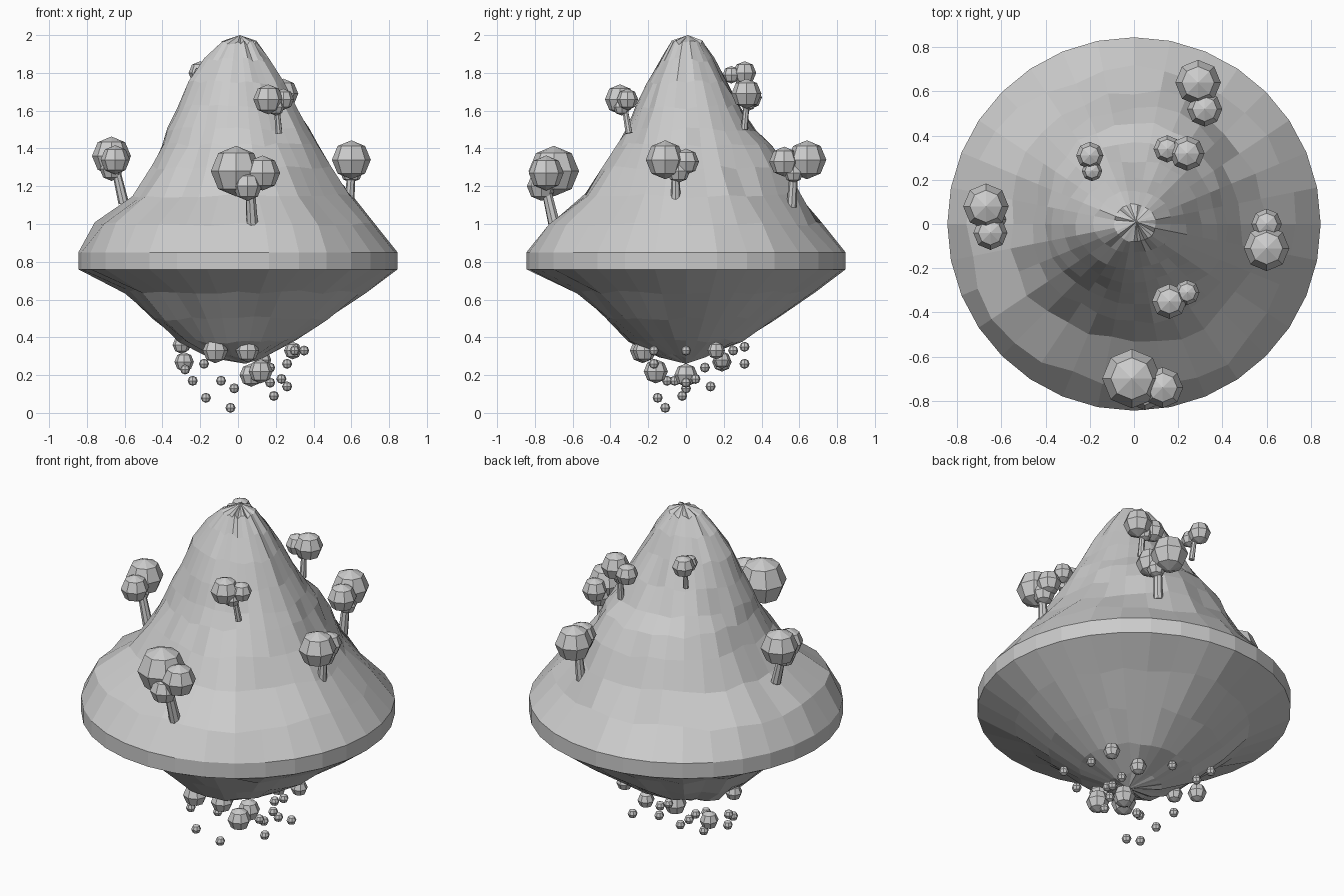
import bpy, bmesh, math, random
from mathutils import Vector, Matrix

random.seed(4)
SIDES = 32


def finish(name, bm):
    bmesh.ops.recalc_face_normals(bm, faces=bm.faces)
    me = bpy.data.meshes.new(name)
    bm.to_mesh(me)
    bm.free()
    ob = bpy.data.objects.new(name, me)
    bpy.context.collection.objects.link(ob)
    return ob


def blend(radii, a):
    # smooth mix of the radii seen towards +x, +y, -x and -y
    t = a / (math.pi / 2)
    i = int(t) % 4
    f = (1 - math.cos((t - int(t)) * math.pi)) / 2
    return radii[i] * (1 - f) + radii[(i + 1) % 4] * f


def lofted(name, levels, tip, rough):
    bm = bmesh.new()
    rings = []
    for k, (z, *radii) in enumerate(levels):
        ring = []
        for s in range(SIDES):
            a = 2 * math.pi * s / SIDES
            r = blend(radii, a)
            dz = 0
            if k >= rough:
                r *= 1 + 0.02 * math.sin(5 * a + 0.5 * k) + random.uniform(-0.025, 0.025)
                dz = random.uniform(-0.012, 0.012)
            ring.append(bm.verts.new((r * math.cos(a), r * math.sin(a), z + dz)))
        rings.append(ring)
    for lo, hi in zip(rings, rings[1:]):
        for s in range(SIDES):
            n = (s + 1) % SIDES
            bm.faces.new((lo[s], lo[n], hi[n], hi[s]))
    apex = bm.verts.new(tip)
    for s in range(SIDES):
        bm.faces.new((rings[-1][s], rings[-1][(s + 1) % SIDES], apex))
    return finish(name, bm)


# mountain with its rim: z, then radius right, back, left, front
lofted("mountain", [
    (0.76, .845, .845, .845, .845), (0.85, .845, .845, .845, .845),
    (1.00, .73, .70, .755, .74), (1.15, .59, .60, .57, .54),
    (1.30, .485, .53, .455, .44), (1.42, .42, .46, .40, .36),
    (1.50, .375, .37, .37, .31), (1.62, .31, .29, .32, .26),
    (1.75, .24, .21, .26, .20), (1.87, .17, .15, .18, .13),
    (1.96, .10, .09, .09, .08)], (0.01, 0.01, 2.0), 2)

# rocky underside
lofted("underside", [
    (0.76, .845, .845, .845, .845), (0.64, .67, .66, .60, .57),
    (0.50, .48, .48, .46, .44), (0.38, .30, .30, .32, .30),
    (0.30, .13, .12, .16, .14)], (0.04, 0.0, 0.26), 1)


def ball(bm, c, r):
    bmesh.ops.create_uvsphere(bm, u_segments=8, v_segments=4, radius=r * 1.03,
                              matrix=Matrix.Translation(c))


def stick(bm, a, b, r1, r2):
    a, b = Vector(a), Vector(b)
    d = b - a
    m = Matrix.Translation((a + b) / 2) @ d.to_track_quat('Z', 'Y').to_matrix().to_4x4()
    bmesh.ops.create_cone(bm, cap_ends=True, segments=8, radius1=r1, radius2=r2,
                          depth=d.length, matrix=m)


# trees: trunk base, trunk top, trunk radius, crowns (x, y, z, radius)
trees = {
    "right": ((.59, -.055, 1.12), (.60, -.055, 1.27), .027,
              [(.60, -.11, 1.34, .10), (.60, 0, 1.33, .067), (.60, -.04, 1.28, .06)]),
    "front": ((.075, -.70, 1.01), (.065, -.74, 1.18), .032,
              [(-.01, -.70, 1.28, .13), (.13, -.74, 1.27, .09), (.05, -.765, 1.20, .075)]),
    "left": ((-.61, .02, 1.13), (-.645, .02, 1.28), .028,
             [(-.67, .08, 1.36, .10), (-.65, -.04, 1.34, .075), (-.67, .03, 1.29, .06)]),
    "back": ((.30, .56, 1.11), (.31, .57, 1.27), .027,
             [(.29, .64, 1.34, .10), (.32, .52, 1.33, .077), (.32, .57, 1.27, .05)]),
    "upper_front": ((.215, -.305, 1.50), (.205, -.325, 1.62), .019,
                    [(.16, -.35, 1.66, .077), (.24, -.31, 1.66, .055), (.20, -.34, 1.62, .045)]),
    "upper_back": ((.21, .31, 1.52), (.21, .32, 1.63), .019,
                   [(.24, .32, 1.69, .077), (.15, .34, 1.67, .06), (.20, .33, 1.64, .04)]),
    "summit": ((-.185, .265, 1.67), (-.19, .28, 1.77), .016,
               [(-.20, .31, 1.80, .06), (-.19, .24, 1.79, .045)]),
}
for name, (base, top, rad, crowns) in trees.items():
    bm = bmesh.new()
    foot = Vector(base) - 0.02 * (Vector(top) - Vector(base)).normalized()
    stick(bm, foot, top, rad, rad * 0.8)
    for *c, r in crowns:
        stick(bm, top, c, rad * 0.6, rad * 0.4)
    finish(name + "_tree_trunk", bm)
    bm = bmesh.new()
    for *c, r in crowns:
        ball(bm, c, r)
    finish(name + "_tree_crown", bm)

# floating boulders and pebbles below
boulders = [(-.12, -.23, .33, .065), (.05, -.22, .33, .06), (-.285, .19, .27, .05),
            (-.30, -.02, .36, .045), (.07, 0, .20, .06), (.12, -.16, .22, .062),
            (.29, .16, .33, .045), (.13, .19, .28, .045)]
pebbles = [(-.04, -.11, .027), (-.17, -.15, .08), (.19, -.02, .09), (.26, .13, .14),
           (-.02, 0, .13), (.23, .05, .18), (-.24, -.10, .17), (-.09, -.06, .17),
           (.17, 0, .16), (.26, -.17, .26), (-.18, .31, .26), (.17, .10, .24),
           (-.28, 0, .23), (.35, -.17, .33), (-.28, .31, .35), (.30, 0, .33),
           (-.06, .25, .33)]
for i, (*c, r) in enumerate(boulders):
    bm = bmesh.new()
    ball(bm, c, r)
    finish(f"boulder_{i + 1}", bm)
for i, c in enumerate(pebbles):
    bm = bmesh.new()
    ball(bm, c, 0.026)
    finish(f"pebble_{i + 1}", bm)
